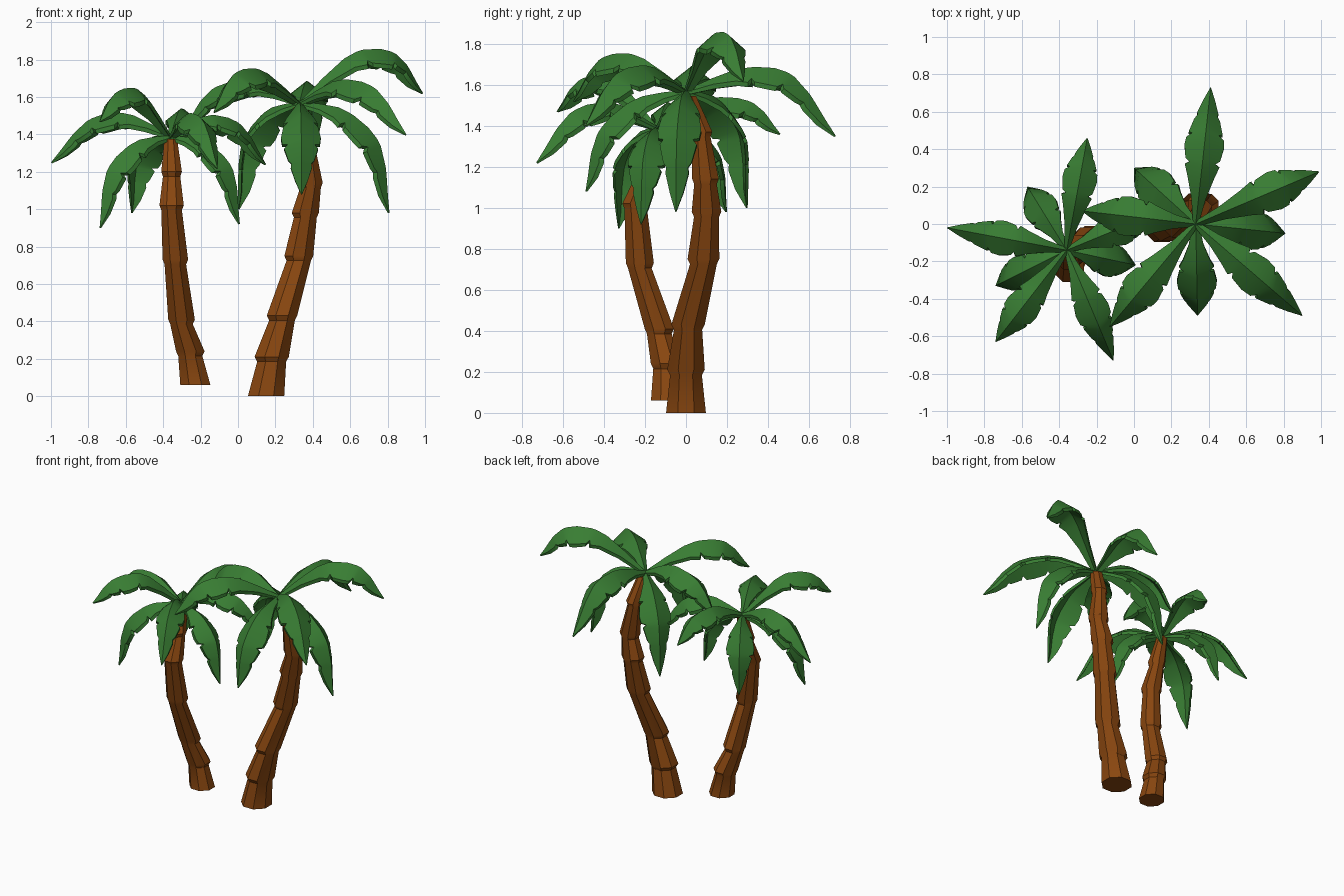
import bpy, bmesh, math
from mathutils import Vector

if "Cube" in bpy.data.objects:
    bpy.data.objects.remove(bpy.data.objects["Cube"])


def material(name, rgb):
    m = bpy.data.materials.new(name)
    m.diffuse_color = (*rgb, 1)
    m.use_nodes = True
    m.node_tree.nodes["Principled BSDF"].inputs["Base Color"].default_value = m.diffuse_color
    return m


GREEN = material("leaf green", (0.04, 0.205, 0.033))
BROWN = material("bark brown", (0.25, 0.062, 0.005))


def finish(bm, name, mat):
    bmesh.ops.recalc_face_normals(bm, faces=bm.faces)
    me = bpy.data.meshes.new(name)
    bm.to_mesh(me)
    bm.free()
    ob = bpy.data.objects.new(name, me)
    me.materials.append(mat)
    bpy.context.collection.objects.link(ob)
    bpy.ops.object.select_all(action='DESELECT')
    ob.select_set(True)
    bpy.context.view_layer.objects.active = ob
    bpy.ops.object.shade_smooth_by_angle(angle=math.radians(35))


def skin(bm, rings):
    """Join closed rings of points into a capped tube."""
    vs = [[bm.verts.new(p) for p in r] for r in rings]
    n = len(vs[0])
    for a, b in zip(vs, vs[1:]):
        for i in range(n):
            j = (i + 1) % n
            bm.faces.new((a[i], a[j], b[j], b[i]))
    bm.faces.new(vs[0])
    bm.faces.new(vs[-1])


def trunk(name, path, sides=8):
    """Stacked bark sections, each flared at its foot; path rows are x, y, z, radius."""
    bm = bmesh.new()
    rings = []

    def ring(x, y, z, r):
        rings.append([(x + r * math.cos(t), y + r * math.sin(t), z)
                      for t in (math.tau * (i + .5) / sides for i in range(sides))])

    for k, (a, b) in enumerate(zip(path, path[1:])):
        ring(a[0], a[1], a[2], a[3] * (1.1 if k else 1.05))
        ring(b[0], b[1], b[2] - .025, b[3] * .93)
    skin(bm, rings)
    finish(bm, name, BROWN)


# leaf outline: position along the ridge (0-3) and half width, with notches
OUTLINE = [(0, .02), (.45, .05), (.85, .092), (1.1, .118), (1.17, .088), (1.24, .118),
           (1.6, .135), (1.85, .128), (1.93, .092), (2.02, .115), (2.35, .088),
           (2.42, .068), (2.5, .072), (2.75, .042), (3, .003)]
DROOP = math.radians(38)
THICK = .024


def ridge(pts, u):
    """Catmull-Rom curve through the ridge points."""
    p = [2 * pts[0] - pts[1]] + pts + [2 * pts[-1] - pts[-2]]
    i = min(int(u), len(pts) - 2)
    t = u - i
    a, b, c, d = p[i:i + 4]
    return .5 * (2 * b + (c - a) * t + (2 * a - 5 * b + 4 * c - d) * t * t
                 + (3 * b - a - 3 * c + d) * t ** 3)


def leaf(bm, root, tip, f1, z1, f2, z2, scale):
    root, tip = Vector(root), Vector(tip)
    pts = [root]
    for f, z in ((f1, z1), (f2, z2)):
        p = root.lerp(tip, f)
        p.z = z
        pts.append(p)
    pts.append(tip)
    flat = Vector((tip.x - root.x, tip.y - root.y, 0)).normalized()
    side = Vector((-flat.y, flat.x, 0))
    rings = []
    for u, w in OUTLINE:
        w *= scale
        p = ridge(pts, u)
        tan = (ridge(pts, min(u + .1, 3)) - ridge(pts, max(u - .1, 0))).normalized()
        nor = tan.cross(side).normalized()
        out, down = w * math.cos(DROOP), w * math.sin(DROOP)
        top = [p + side * out - nor * down, p, p - side * out - nor * down]
        t = THICK * min(1, .25 + w / .06)
        rings.append(top + [q - nor * t for q in reversed(top)])
    skin(bm, rings)


def crown(name, root, leaves, scale):
    bm = bmesh.new()
    for tip, *bend in leaves:
        leaf(bm, root, tip, *bend, scale)
    finish(bm, name, GREEN)


# tall palm
trunk("tall_trunk", [(.15, 0, 0, .1), (.18, 0, .21, .09), (.235, .01, .43, .08),
                     (.325, .085, .75, .076), (.36, .1, .98, .071),
                     (.388, .095, 1.14, .064), (.365, .075, 1.37, .052),
                     (.335, .01, 1.57, .045)])
crown("tall_crown", (.33, 0, 1.575), [
    ((.99, .28, 1.62), .42, 1.83, .78, 1.83),
    ((.41, .73, 1.35), .38, 1.68, .72, 1.64),
    ((.90, -.49, 1.40), .36, 1.69, .72, 1.64),
    ((.34, -.49, 1.08), .50, 1.53, .88, 1.36),
    ((-.13, -.55, 1.52), .43, 1.74, .77, 1.72),
    ((-.28, .07, 1.45), .38, 1.69, .77, 1.64),
    ((.00, .30, 1.0), .52, 1.53, .92, 1.35),
    ((.81, -.05, .98), .50, 1.53, .90, 1.34)], 1)

# short palm
trunk("short_trunk", [(-.228, -.09, .06, .083), (-.255, -.095, .24, .075),
                      (-.302, -.13, .41, .07), (-.335, -.225, .73, .067),
                      (-.355, -.245, 1.02, .064), (-.355, -.19, 1.2, .054),
                      (-.36, -.14, 1.4, .04)])
crown("short_crown", (-.36, -.14, 1.395), [
    ((-1.0, -.02, 1.25), .36, 1.51, .70, 1.47),
    ((-.74, -.63, 1.47), .42, 1.63, .78, 1.62),
    ((-.74, -.33, .90), .50, 1.36, .90, 1.20),
    ((-.11, -.73, 1.22), .36, 1.51, .72, 1.46),
    ((.01, -.22, .92), .50, 1.36, .90, 1.21),
    ((-.25, .46, 1.36), .42, 1.53, .78, 1.51),
    ((-.57, .20, .98), .52, 1.38, .92, 1.24),
    ((.15, .07, 1.24), .38, 1.50, .74, 1.45)], .88)
